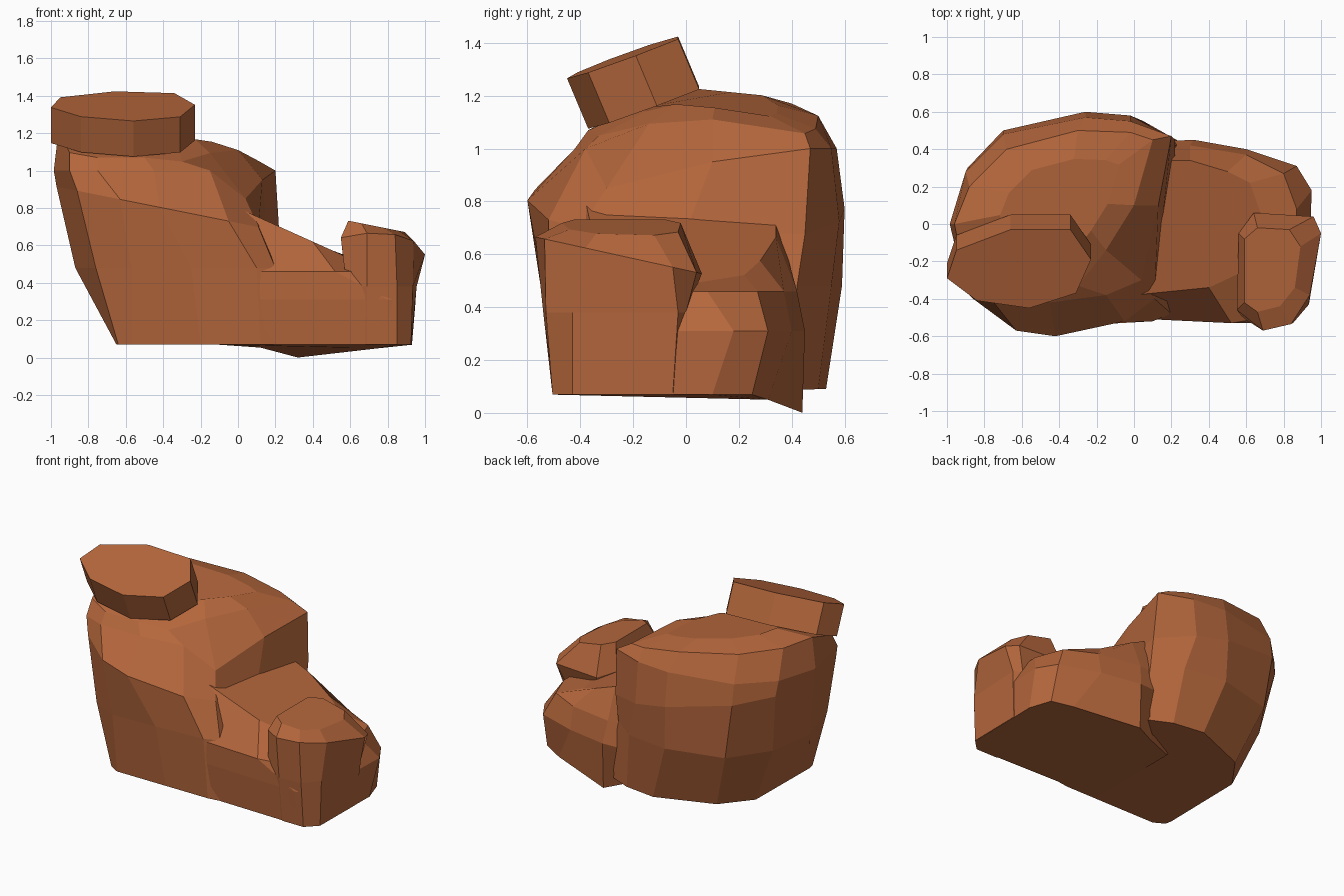
import bpy, bmesh

sandstone = bpy.data.materials.new("red sandstone")
sandstone.diffuse_color = (0.46, 0.135, 0.045, 1)


def loft(name, rings):
    """Skin stacked outlines; each ring is (height function, xy outline)."""
    bm = bmesh.new()
    rows = [[bm.verts.new((x, y, h(x, y))) for x, y in pts] for h, pts in rings]
    n = len(rows[0])
    for a, b in zip(rows, rows[1:]):
        for i in range(n):
            j = (i + 1) % n
            bm.faces.new((a[i], a[j], b[j], b[i]))
    bm.faces.new(rows[0][::-1])
    bm.faces.new(rows[-1])
    bmesh.ops.recalc_face_normals(bm, faces=bm.faces)
    me = bpy.data.meshes.new(name)
    bm.to_mesh(me)
    bm.free()
    me.materials.append(sandstone)
    ob = bpy.data.objects.new(name, me)
    bpy.context.collection.objects.link(ob)
    return ob


def plane(z, ax=0, ay=0):
    return lambda x, y: z + ax * x + ay * y


def shoulder_z(x, y):
    # the shoulder drops toward the front right
    return 1.0 - (.25 * max(0, .3 - y) if x > -.1 else 0)


def crown_z(x, y):
    # the crown falls away in front, under the slab
    return 1.12 - .18 * max(x, -.5) + (.38 * y if y < 0 else -.1 * y)


# Main leaning boulder: base, waist, bulge, shoulder, crown, top
foot = [(-.65, -.42), (-.64, -.46), (-.57, -.5), (-.2, -.5), (.12, -.5), (.26, -.48),
        (.28, 0), (.28, .42), (.1, .5), (-.12, .53), (-.5, .38), (-.65, .17)]
waist = [(-.87, -.1), (-.76, -.45), (-.57, -.55), (-.25, -.54), (.1, -.52), (.2, -.48),
         (.22, 0), (.22, .42), (.05, .55), (-.25, .59), (-.64, .49), (-.82, .23)]
bulge = [(-.97, 0), (-.86, -.4), (-.63, -.57), (-.42, -.6), (-.05, -.52), (.11, -.4),
         (.15, 0), (.22, .45), (-.02, .58), (-.26, .6), (-.7, .5), (-.89, .3)]
shoulder = [(-.985, 0), (-.9, -.36), (-.75, -.42), (-.45, -.42), (-.15, -.38), (.04, -.3),
            (.13, .1), (.2, .47), (-.02, .55), (-.26, .57), (-.7, .48), (-.9, .28)]
crown = [(-.96, 0), (-.9, -.3), (-.75, -.37), (-.5, -.37), (-.3, -.33), (-.15, -.14),
         (0, .1), (.1, .45), (-.02, .49), (-.3, .5), (-.68, .4), (-.88, .2)]
top = [(-.35 + .6 * (x + .35), .12 + .6 * (y - .12)) for x, y in crown]
loft("main_boulder", [(lambda x, y: .07 + .04 * max(0, y), foot), (plane(.48), waist),
                      (plane(.72, -.2), bulge), (shoulder_z, shoulder), (crown_z, crown),
                      (lambda x, y: crown_z(x, y) + .02, top)])

# Tilted slab on the crown, leaning forward
slab = [(-1, -.29), (-.84, -.41), (-.56, -.45), (-.31, -.37),
        (-.23, -.19), (-.34, -.03), (-.66, -.03), (-.95, -.14)]
slab_low = [(x, y + .08) for x, y in slab]
loft("cap_slab", [(plane(1.195, -.03, .37), slab_low), (plane(1.415, -.03, .37), slab)])

# Low shelf to the right
shelf_foot = [(-.1, -.48), (.8, -.5), (.85, -.5), (.92, -.42), (.93, .1),
              (.88, .25), (.75, .31), (.32, .44), (.12, .3), (-.1, .2)]
shelf_mid = [(-.1, -.5), (.8, -.53), (.85, -.52), (.93, -.43), (.95, .18),
             (.87, .31), (.6, .4), (.32, .45), (.1, .44), (-.1, .4)]
shelf_rim = [(-.1, -.5), (.52, -.53), (.7, -.5), (.85, -.2), (.87, .08),
             (.8, .27), (.6, .37), (.3, .42), (.1, .4), (-.1, .3)]
shelf_top = [(0, -.38), (.4, -.34), (.55, -.27), (.65, -.1), (.68, .05),
             (.62, .22), (.5, .28), (.3, .34), (.1, .34), (0, .2)]
loft("shelf_rock", [(lambda x, y: .069 - .38 * max(0, y - .26), shelf_foot), (plane(.31), shelf_mid),
                    (plane(.46), shelf_rim), (plane(.8, -.45), shelf_top)])

# Rounded knob: its front runs down to the ground, its back overhangs the shelf
knob_foot = [(.6, -.1), (.6, -.45), (.69, -.505), (.85, -.505),
             (.925, -.43), (.93, -.05), (.88, -.03), (.64, -.03)]
knob_low = [(.58, -.08), (.58, -.5), (.69, -.54), (.85, -.53),
            (.935, -.43), (.955, -.03), (.9, 0), (.64, 0)]
knob_mid = [(.56, -.05), (.55, -.46), (.69, -.57), (.84, -.535),
            (.94, -.38), (1, -.05), (.96, .04), (.64, .06)]
knob_top = [(.59, -.08), (.59, -.42), (.66, -.47), (.78, -.44),
            (.86, -.34), (.89, -.12), (.83, -.03), (.66, -.02)]
loft("shelf_knob", [(plane(.07), knob_foot), (plane(.38), knob_low),
                    (plane(.54, 0, -.22), knob_mid), (plane(.85, -.2), knob_top)])
